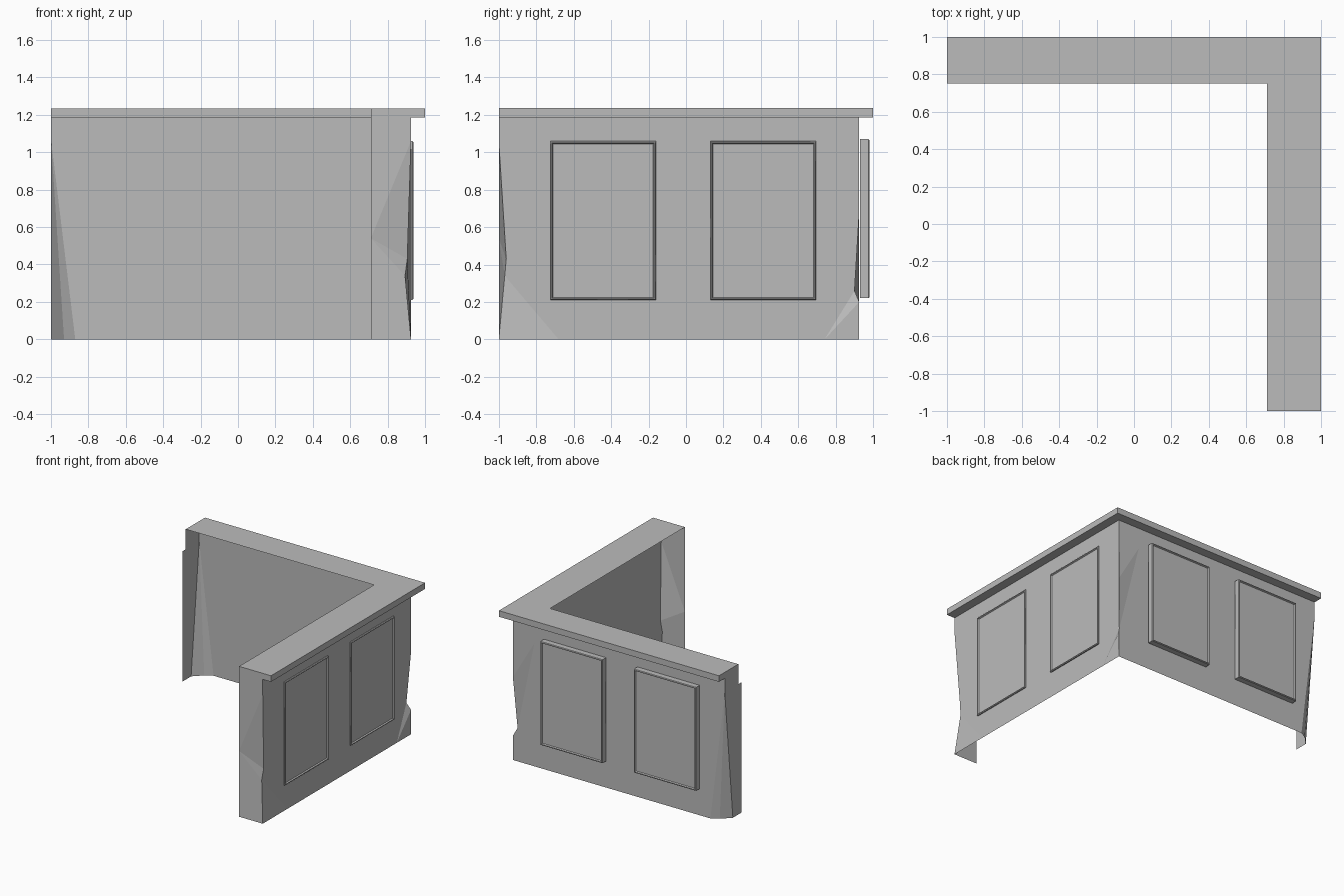
import bpy, bmesh
from mathutils import Vector

cube = bpy.data.objects.get("Cube")
if cube:
    bpy.data.objects.remove(cube, do_unlink=True)

grey = bpy.data.materials.new("plain grey")
grey.use_nodes = True
colour = (0.5, 0.5, 0.5, 1)
grey.diffuse_color = colour
grey.node_tree.nodes["Principled BSDF"].inputs["Base Color"].default_value = colour

# Main levels
TOP, LIP = 1.235, 1.185
OUT = 0.925            # outer wall plane on both arms
IN_X, IN_Y = 0.71, 0.75  # inner edges of the counter top
X, Y, Z = Vector((1, 0, 0)), Vector((0, 1, 0)), Vector((0, 0, 1))


def finish(name, bm):
    mesh = bpy.data.meshes.new(name)
    bm.to_mesh(mesh)
    bm.free()
    mesh.materials.append(grey)
    obj = bpy.data.objects.new(name, mesh)
    bpy.context.collection.objects.link(obj)
    return obj


def sheet(name, outward, *polygons):
    """Thin surface from polygons, all turned to face outward."""
    bm = bmesh.new()
    for points in polygons:
        face = bm.faces.new([bm.verts.new(p) for p in points])
        face.normal_update()
        if face.normal.dot(outward) < 0:
            face.normal_flip()
    bmesh.ops.remove_doubles(bm, verts=bm.verts, dist=0.0005)
    return finish(name, bm)


# Counter top: L-shaped surface, outer edge band and overhang underside
sheet("counter_top", Z,
      [(-1, 1, TOP), (-1, IN_Y, TOP), (IN_X, IN_Y, TOP),
       (IN_X, -1, TOP), (1, -1, TOP), (1, 1, TOP)])
sheet("counter_edge", X + Y,
      [(1, -1, LIP), (1, 1, LIP), (1, 1, TOP), (1, -1, TOP)],
      [(-1, 1, LIP), (1, 1, LIP), (1, 1, TOP), (-1, 1, TOP)])
sheet("overhang", -Z,
      [(OUT, -1, LIP), (1, -1, LIP), (1, 1, LIP), (OUT, OUT, LIP)],
      [(-1, OUT, LIP), (-1, 1, LIP), (1, 1, LIP), (OUT, OUT, LIP)])

# Dented front corner
front_top, front_foot = (OUT, -1, 1.06), (OUT, -1, 0)
dent_high, dent_low = (0.905, -0.96, 0.43), (0.893, -0.968, 0.34)
side_crease, end_crease = (OUT, -0.68, 0), (IN_X, -1, 0.54)

# Dented back corner
back_high, back_low = (OUT, OUT, 0.68), (OUT, OUT, 0.2)
back_dent, back_foot = (0.9, 0.9, 0.26), (OUT, OUT, 0)
dent_side, dent_back = (OUT, 0.74, 0), (0.73, OUT, 1.01)

# Chamfered far corner
far_top = (-1, OUT, 1.07)
far_a, far_b, far_c = (-1, 0.82, 0), (-0.93, 0.89, 0), (-0.87, OUT, 0)

sheet("right_wall", X,
      [(OUT, -1, LIP), front_top, dent_high, dent_low, side_crease,
       dent_side, back_dent, back_high, (OUT, OUT, LIP)],
      [dent_low, front_foot, side_crease],
      [back_dent, dent_side, back_low],
      [dent_side, back_foot, back_low])
sheet("back_wall", Y,
      [(OUT, OUT, LIP), back_high, dent_back],
      [dent_back, back_high, back_dent],
      [(OUT, OUT, LIP), dent_back, far_top, (-1, OUT, LIP)],
      [dent_back, back_dent, back_low, back_foot, far_c, far_top])
sheet("far_corner", Y - X, [far_top, far_a, far_b], [far_top, far_b, far_c])

# End panels closing the two arms
sheet("front_end", -Y,
      [(IN_X, -1, TOP), (1, -1, TOP), (1, -1, LIP), (OUT, -1, LIP),
       front_top, end_crease],
      [end_crease, front_top, dent_high],
      [end_crease, dent_high, dent_low],
      [end_crease, dent_low, front_foot, (IN_X, -1, 0)])
sheet("far_end", -X,
      [(-1, IN_Y, TOP), (-1, 1, TOP), (-1, 1, LIP), (-1, OUT, LIP),
       far_top, (-1, IN_Y, 1.07)],
      [far_top, far_a, (-1, IN_X, 0), (-1, IN_X, 1.07)])


def panel(name, start, end, base, front, low, place):
    """Raised rectangle with a bevelled rim around a sunk middle."""
    bm = bmesh.new()
    rings = []
    for inset, depth in ((0, base), (0, front - 0.005), (0.005, front),
                         (0.01, front), (0.015, front - 0.01)):
        a, b = start + inset, end - inset
        c, d = low + inset, low + 0.85 - inset
        corners = ((a, c), (b, c), (b, d), (a, d))
        rings.append([bm.verts.new(place(s, depth, h)) for s, h in corners])
    for r, q in zip(rings, rings[1:]):
        for i in range(4):
            j = (i + 1) % 4
            bm.faces.new((r[i], r[j], q[j], q[i]))
    bm.faces.new(rings[-1])
    bmesh.ops.recalc_face_normals(bm, faces=bm.faces)
    # the sunk middle must face away from the wall
    bm.faces.ensure_lookup_table()
    if bm.faces[-1].normal.dot(X + Y) < 0:
        bmesh.ops.reverse_faces(bm, faces=bm.faces)
    return finish(name, bm)


for label, start in (("front", -0.725), ("rear", 0.13)):
    panel("right_panel_" + label, start, start + 0.565, OUT, 0.937, 0.21,
          lambda s, d, h: (d, s, h))
for label, start in (("near", 0.075), ("far", -0.775)):
    panel("back_panel_" + label, start, start + 0.565, 0.93, 0.98, 0.22,
          lambda s, d, h: (s, d, h))
